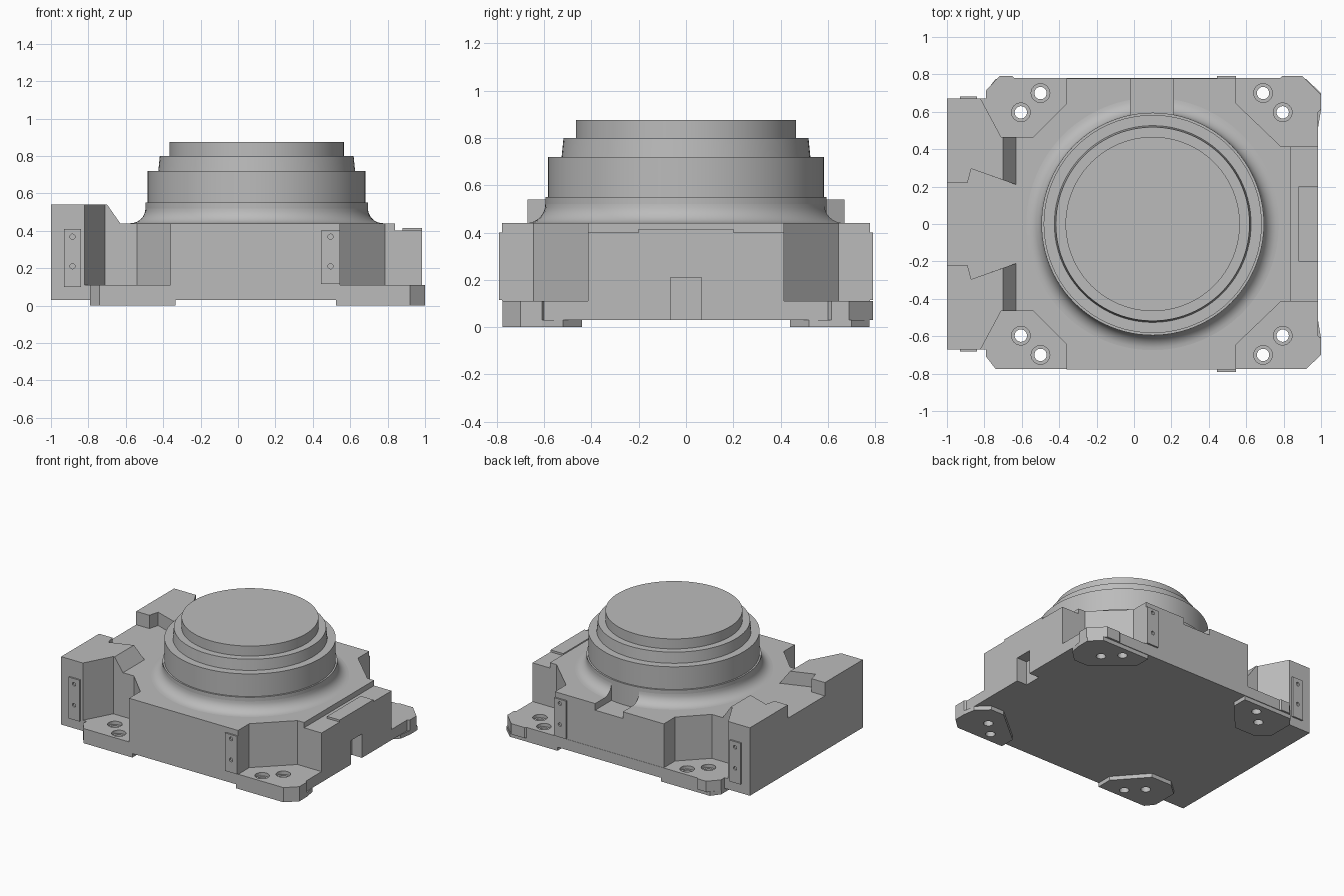
import bpy, bmesh
from math import sin, cos, pi, radians
from mathutils import Matrix

cube = bpy.data.objects.get("Cube")
if cube:
    bpy.data.objects.remove(cube)

grey = bpy.data.materials.new("plain_grey")
grey.use_nodes = True
grey.diffuse_color = (0.5, 0.5, 0.5, 1)
grey.node_tree.nodes["Principled BSDF"].inputs["Base Color"].default_value = (0.5, 0.5, 0.5, 1)


def finish(name, bm, smooth=False):
    bmesh.ops.recalc_face_normals(bm, faces=bm.faces)
    mesh = bpy.data.meshes.new(name)
    bm.to_mesh(mesh)
    bm.free()
    mesh.materials.append(grey)
    if smooth:
        mesh.shade_smooth()
        mesh.set_sharp_from_angle(angle=radians(30))
    obj = bpy.data.objects.new(name, mesh)
    bpy.context.collection.objects.link(obj)
    return obj


def prism(name, low, z0, z1, high=None):
    """Extrude an outline, or loft it to a second outline."""
    bm = bmesh.new()
    a = [bm.verts.new((x, y, z0)) for x, y in low]
    b = [bm.verts.new((x, y, z1)) for x, y in (high or low)]
    bm.faces.new(a)
    bm.faces.new(b)
    for i in range(len(a)):
        j = (i + 1) % len(a)
        bm.faces.new((a[i], a[j], b[j], b[i]))
    return finish(name, bm)


def box(name, x0, x1, y0, y1, z0, z1):
    return prism(name, [(x0, y0), (x1, y0), (x1, y1), (x0, y1)], z0, z1)


def lathe(name, profile, cx, cy, sides, smooth=False):
    """Stack of rings about a vertical axis, capped at both ends."""
    bm = bmesh.new()
    rings = [[bm.verts.new((cx + r * cos(2 * pi * i / sides), cy + r * sin(2 * pi * i / sides), z))
              for i in range(sides)] for r, z in profile]
    for a, b in zip(rings, rings[1:]):
        for i in range(sides):
            j = (i + 1) % sides
            bm.faces.new((a[i], a[j], b[j], b[i]))
    bm.faces.new(rings[0])
    bm.faces.new(rings[-1])
    return finish(name, bm, smooth)


def cut(obj, cutters):
    """Subtract cutters and keep the resulting mesh."""
    for c in cutters:
        c.hide_render = True
        mod = obj.modifiers.new("cut", "BOOLEAN")
        mod.operation, mod.solver, mod.object = "DIFFERENCE", "EXACT", c
    bpy.context.view_layer.update()
    result = bpy.data.meshes.new_from_object(obj.evaluated_get(bpy.context.evaluated_depsgraph_get()))
    obj.modifiers.clear()
    obj.data = result


def flip(points):
    return [(x, -y) for x, y in reversed(points)]


# Cutters: stepped screw holes, rear channel, side notch, lowered right rim
holes = [lathe("hole_cutter", [(0.033, -0.1), (0.033, 0.085), (0.05, 0.085), (0.05, 0.2)], x, s * y, 24)
         for s in (-1, 1) for x, y in ((-0.5, 0.7), (-0.605, 0.597), (0.69, 0.7), (0.795, 0.597))]
channel = box("channel_cutter", -0.02, 0.21, 0.56, 1, 0.39, 0.7)
notch = box("notch_cutter", 0.9, 1.1, -0.065, 0.065, -0.05, 0.21)
rim = box("rim_cutter", 0.84, 1.2, -0.6, 0.6, 0.4, 0.6)

# Base plate with screw flanges
front = [(-1, -0.67), (-0.79, -0.67), (-0.79, -0.71), (-0.74, -0.775), (0.92, -0.775),
         (1, -0.7), (1, -0.61), (0.985, -0.6)]
back = [(0.985, 0.6), (1, 0.615), (1, 0.69), (0.9, 0.79), (0.79, 0.79), (0.78, 0.78), (-0.64, 0.78),
        (-0.65, 0.79), (-0.72, 0.79), (-0.79, 0.715), (-0.79, 0.67), (-1, 0.67)]
base = prism("base_plate", front + back, 0.03, 0.11)
cut(base, holes + [notch])

# Upper housing with four corner pockets
half = [(-1, -0.67), (-0.82, -0.67), (-0.71, -0.465), (-0.54, -0.465), (-0.36, -0.645),
        (-0.36, -0.778), (0.545, -0.778), (0.545, -0.645), (0.785, -0.415), (0.985, -0.415)]
housing = prism("housing", half + flip(half), 0.11, 0.44)
cut(housing, [channel, notch, rim])

# Corner feet
left_foot = [(-0.335, -0.775), (-0.335, -0.66), (-0.53, -0.44), (-0.7, -0.44), (-0.79, -0.52),
             (-0.79, -0.71), (-0.74, -0.775)]
right_foot = [(0.525, -0.775), (0.92, -0.775), (1, -0.7), (1, -0.61), (0.985, -0.52),
              (0.9, -0.44), (0.79, -0.44), (0.525, -0.66)]
for side, outline in (("left", left_foot), ("right", right_foot)):
    for end, pts in (("front", outline), ("back", flip(outline))):
        foot = prism(f"{end}_{side}_foot", pts, 0, 0.03)
        cut(foot, [h for h in holes])

# Raised end blocks with a dovetail gap between them
low = [(-1, 0.67), (-0.82, 0.67), (-0.71, 0.465), (-0.63, 0.465), (-0.63, 0.21),
       (-0.87, 0.295), (-0.89, 0.22), (-1, 0.22)]
high = [(-0.7, 0.235 if y < 0.3 else y) if x == -0.63 else (x, y) for x, y in low]
prism("back_end_block", low, 0.44, 0.54, high)
prism("front_end_block", flip(low), 0.44, 0.54, flip(high))

# Flared collar and stepped round top
flare = [(0.675 - 0.08 * cos(a), 0.52 - 0.08 * sin(a)) for a in [pi / 2 * (1 - i / 8) for i in range(9)]]
collar = lathe("flared_collar", [(0.675, 0.43)] + flare, 0.1, 0, 96, True)
cut(collar, [channel])
steps = [(0.595, 0.36), (0.595, 0.55), (0.583, 0.55), (0.583, 0.72), (0.526, 0.72),
         (0.518, 0.8), (0.466, 0.8), (0.466, 0.875)]
lathe("stepped_drum", steps, 0.1, 0, 96, True)

# Raised pad on the right rim
box("rim_pad", 0.88, 0.985, -0.2, 0.2, 0.395, 0.415)

# Side plates, each with two small holes
for x0, x1, face, z0, z1 in ((0.445, 0.545, 0.778, 0.115, 0.4), (-0.93, -0.84, 0.67, 0.1, 0.41)):
    for s, end in ((-1, "front"), (1, "back")):
        ys = sorted((s * (face - 0.002), s * (face + 0.012)))
        plate = box(f"{end}_side_plate", x0, x1, *ys, z0, z1)
        pins = []
        for z in (0.21, 0.368):
            pin = lathe("pin_cutter", [(0.014, -0.1), (0.014, 0.1)], 0, 0, 16)
            pin.data.transform(Matrix.Translation(((x0 + x1) / 2, s * face, z)) @ Matrix.Rotation(pi / 2, 4, "X"))
            pins.append(pin)
        cut(plate, pins)
        for pin in pins:
            bpy.data.objects.remove(pin)

for cutter in holes + [channel, notch, rim]:
    bpy.data.objects.remove(cutter)
